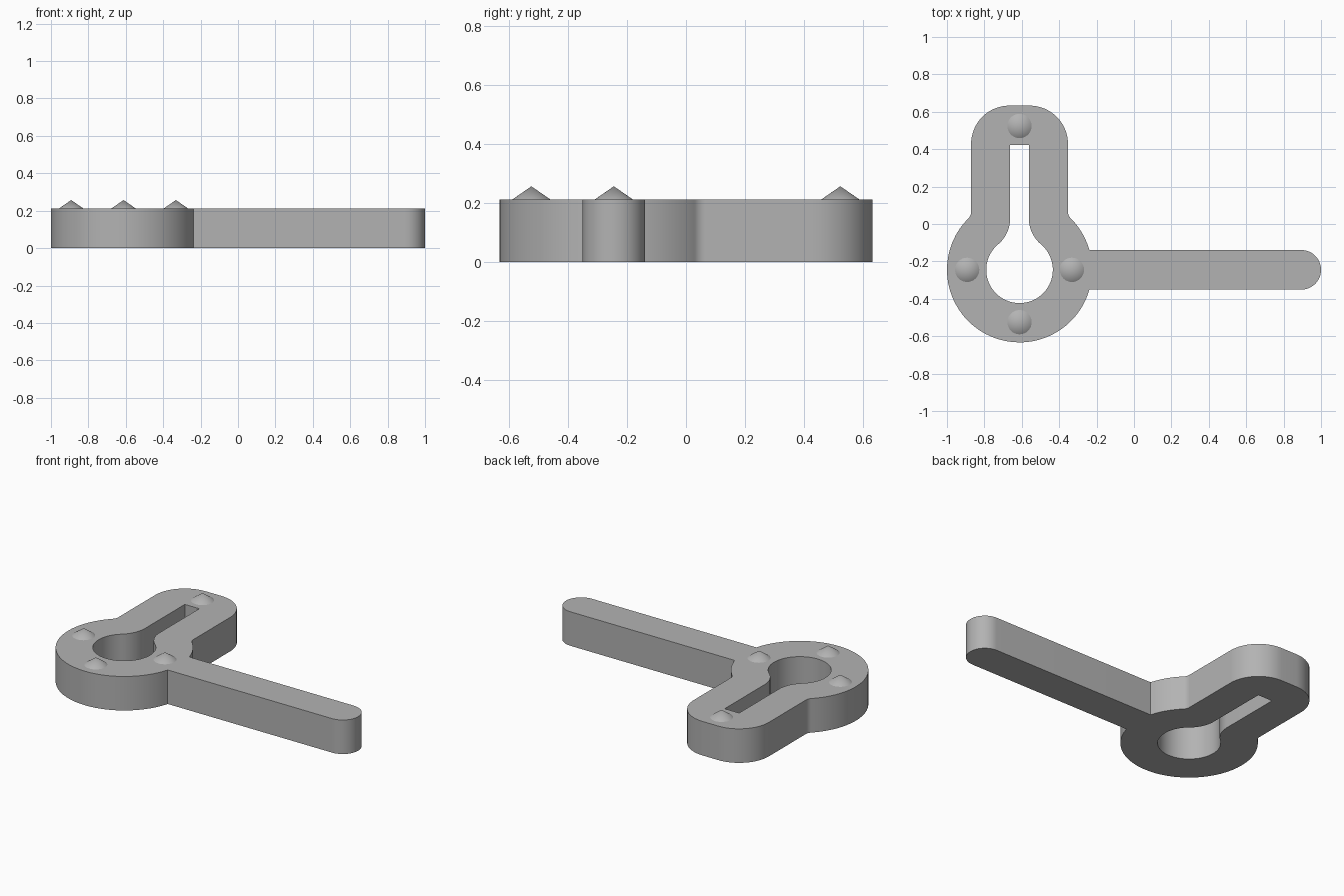
import bpy, bmesh
from math import cos, sin, acos, asin, degrees, radians
from mathutils import Matrix

cube = bpy.data.objects.get("Cube")
if cube:
    bpy.data.objects.remove(cube, do_unlink=True)

CX, CY = -0.612, -0.245        # centre of the ring
HEIGHT = 0.212
RING, HOLE = 0.388, 0.178      # outer and inner ring radii
ARM, SLOT = 0.259, 0.05        # half widths of the arm and its slot
ARM_TOP, SLOT_TOP, CORNER = 0.878, 0.667, 0.205
GRIP, GRIP_END = 0.106, 1.612  # handle half width and tip

grey = bpy.data.materials.new("plain grey")
grey.use_nodes = True
colour = (0.45, 0.45, 0.45, 1)
grey.diffuse_color = colour
grey.node_tree.nodes["Principled BSDF"].inputs["Base Color"].default_value = colour


def arc(x, y, r, start, end, steps):
    angles = [radians(start + (end - start) * i / steps) for i in range(steps + 1)]
    return [(x + r * cos(a), y + r * sin(a)) for a in angles]


def neck(radius, half, blend, start):
    """Circle arc from the start angle, blended into a straight side at x = half."""
    tangent = degrees(acos((half + blend) / (radius + blend)))
    reach = radius + blend
    x, y = reach * cos(radians(tangent)), reach * sin(radians(tangent))
    return (arc(0, 0, radius, start, tangent, 24)
            + arc(x, y, blend, 180 + tangent, 180, 12)[1:])


def mirrored(points):
    return [(-x, y) for x, y in reversed(points)]


def finish(name, bm):
    bmesh.ops.recalc_face_normals(bm, faces=bm.faces)
    mesh = bpy.data.meshes.new(name)
    bm.to_mesh(mesh)
    bm.free()
    mesh.materials.append(grey)
    obj = bpy.data.objects.new(name, mesh)
    bpy.context.collection.objects.link(obj)
    bpy.ops.object.select_all(action="DESELECT")
    obj.select_set(True)
    bpy.context.view_layer.objects.active = obj
    bpy.ops.object.shade_smooth_by_angle(angle=radians(30))
    return obj


# Outer outline: handle, ring and rounded arm
join = degrees(asin(GRIP / RING))
corner = arc(ARM - CORNER, ARM_TOP - CORNER, CORNER, 0, 90, 16)
outer = (arc(GRIP_END - GRIP, 0, GRIP, -90, 90, 24)
         + neck(RING, ARM, 0.05, join) + corner
         + mirrored(neck(RING, ARM, 0.05, -90) + corner)
         + arc(0, 0, RING, -90, -join, 24)[1:])

# Inner outline: round hole flaring into the slot
half_hole = neck(HOLE, SLOT, 0.181, -90) + [(SLOT, SLOT_TOP)]
inner = half_hole + mirrored(half_hole)[:-1]

# Flat body
bm = bmesh.new()
for loop in (outer, inner):
    verts = [bm.verts.new((CX + x, CY + y, 0)) for x, y in loop]
    for a, b in zip(verts, verts[1:] + verts[:1]):
        bm.edges.new((a, b))
bmesh.ops.triangle_fill(bm, edges=bm.edges[:], use_beauty=True, normal=(0, 0, 1))
top = bmesh.ops.extrude_face_region(bm, geom=bm.faces[:], use_keep_orig=True)
bmesh.ops.translate(bm, vec=(0, 0, HEIGHT),
                    verts=[g for g in top["geom"] if isinstance(g, bmesh.types.BMVert)])
finish("body", bm)

# Pointed studs
STUD_R, STUD_H = 0.065, 0.045
studs = {"left_stud": (0.28, 0), "right_stud": (-0.28, 0),
         "front_stud": (0, -0.28), "back_stud": (0, 0.769)}
for name, (x, y) in studs.items():
    bm = bmesh.new()
    place = Matrix.Translation((CX + x, CY + y, HEIGHT + STUD_H / 2))
    bmesh.ops.create_cone(bm, cap_ends=False, segments=32, radius1=STUD_R,
                          radius2=0, depth=STUD_H, matrix=place)
    bmesh.ops.remove_doubles(bm, verts=bm.verts, dist=0.0001)
    finish(name, bm)
